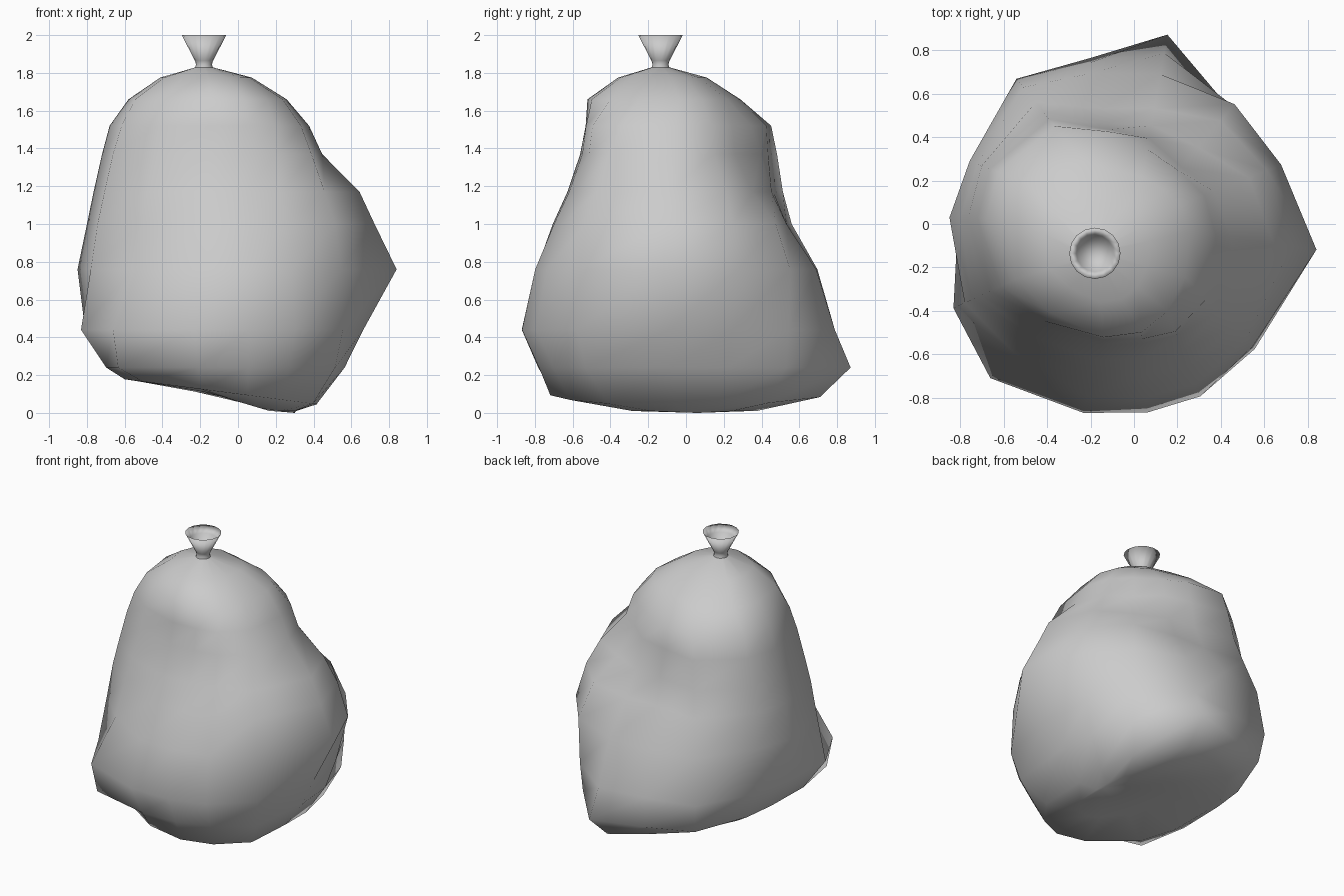
import bpy, bmesh
from math import sin, cos, radians, pi
from mathutils import Vector

if "Cube" in bpy.data.objects:
    bpy.data.objects.remove(bpy.data.objects["Cube"])

NECK = Vector((-0.18, -0.135, 1.83))


def loft(name, rings, start=None, end=None):
    """Skin a stack of equal-length rings, closing the ends with fans."""
    bm = bmesh.new()
    loops = [[bm.verts.new(p) for p in r] for r in rings]
    n = len(loops[0])
    for a, b in zip(loops, loops[1:]):
        for i in range(n):
            j = (i + 1) % n
            bm.faces.new((a[i], a[j], b[j], b[i]))
    for tip, loop in ((start, loops[0]), (end, loops[-1])):
        if tip is not None:
            v = bm.verts.new(tip)
            for i in range(n):
                bm.faces.new((loop[i], v, loop[(i + 1) % n]))
    bmesh.ops.recalc_face_normals(bm, faces=bm.faces)
    for f in bm.faces:
        f.smooth = True
    me = bpy.data.meshes.new(name)
    bm.to_mesh(me)
    bm.free()
    ob = bpy.data.objects.new(name, me)
    bpy.context.collection.objects.link(ob)
    return ob


# Lumpy bag body: radii around the axis at each height
ANGLES = [22, 50, 80, 105, 129, 159, 178, 205, 227, 255, 274, 291, 314, 352]
LEVELS = {
    0.10: [.45, .57, .72, .63, .62, .60, .60, .66, .74, .74, .72, .66, .57, .42],
    0.24: [.58, .69, .885, .79, .82, .71, .69, .77, .93, .81, .78, .75, .74, .57],
    0.44: [.65, .71, .80, .77, .86, .80, .81, .917, .97, .90, .87, .85, .80, .67],
    0.76: [.73, .72, .70, .72, .81, .81, .85, .86, .81, .82, .80, .79, .785, .848],
    1.00: [.66, .62, .54, .55, .72, .77, .80, .82, .75, .73, .70, .70, .74, .73],
    1.17: [.57, .46, .46, .48, .66, .75, .765, .78, .70, .65, .62, .62, .66, .65],
    1.37: [.40, .34, .40, .45, .62, .71, .72, .73, .64, .58, .55, .55, .56, .45],
    1.52: [.35, .32, .35, .44, .58, .67, .68, .68, .61, .55, .53, .53, .48, .38],
    1.66: [.23, .21, .22, .25, .37, .54, .58, .60, .56, .54, .50, .43, .34, .26],
}
rings = [[Vector((r * cos(radians(a)), r * sin(radians(a)), z))
          for a, r in zip(ANGLES, radii)] for z, radii in LEVELS.items()]

# Sloping underside, lower on the right
for p in rings[0]:
    p.z -= 0.13 * p.x
under = []
for p in rings[0]:
    q = p.lerp(Vector((0.2, 0.05, 0)), 0.5)
    q.z = min(0.15, max(0.01, 0.06 - 0.3 * q.x))
    under.append(q)

# Shoulders gather into the neck
shoulder, throat = [], []
for p in rings[-1]:
    flat = Vector((p.x - NECK.x, p.y - NECK.y, 0))
    shoulder.append(Vector((NECK.x, NECK.y, 1.775)) + flat * 0.58)
    throat.append(NECK + flat.normalized() * 0.045)
loft("bag_body", [under] + rings + [shoulder, throat], start=(0.3, 0.06, 0))

# Flared open mouth above the tie
PROFILE = [(.05, 1.82), (.042, 1.845), (.048, 1.865), (.118, 2.0),
           (.085, 1.955), (.06, 1.915)]
mouth = [[(NECK.x + r * cos(2 * pi * i / 16), NECK.y + r * sin(2 * pi * i / 16), z)
          for i in range(16)] for r, z in PROFILE]
loft("bag_mouth", mouth, end=(NECK.x, NECK.y, 1.89))
